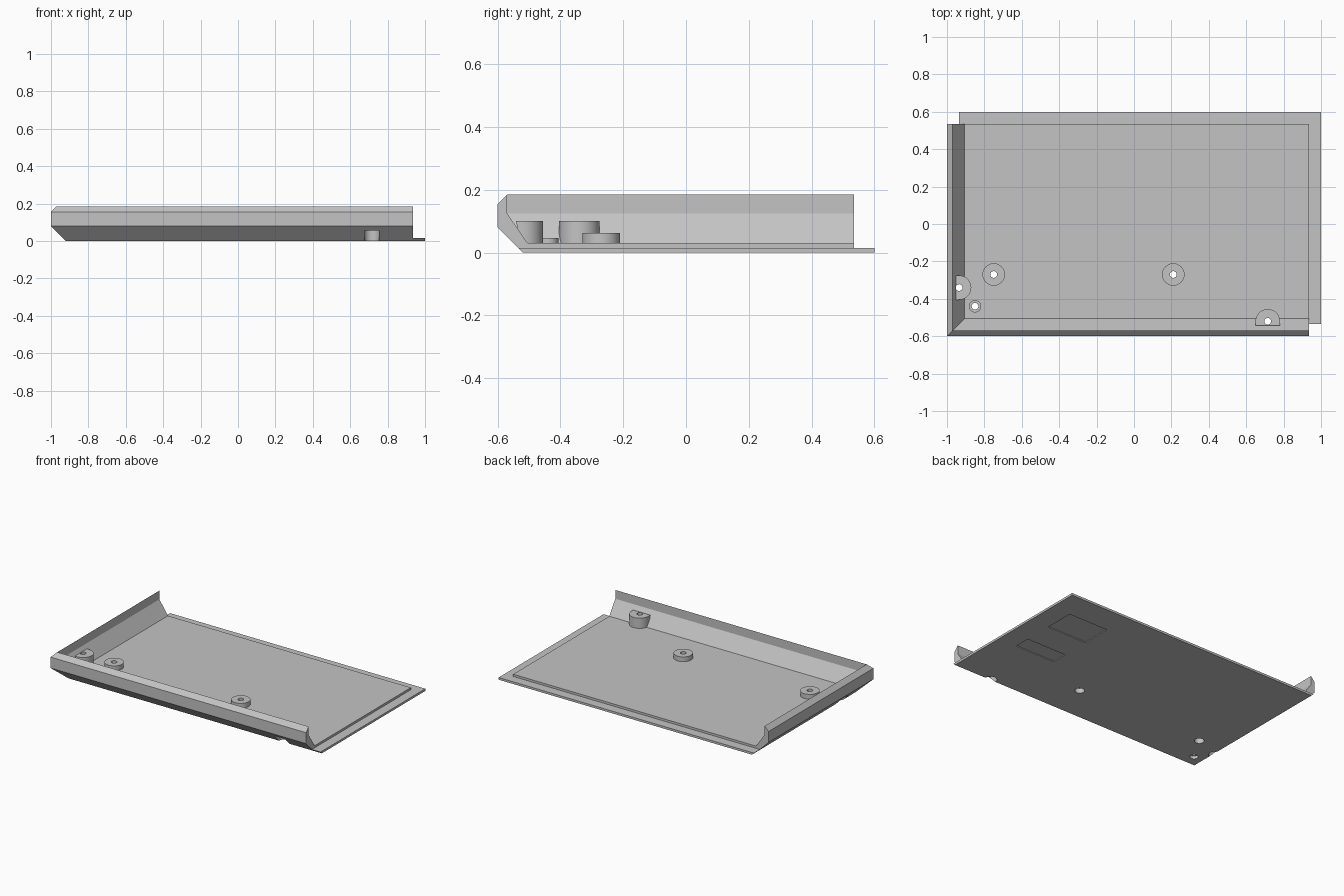
import bpy, bmesh, math

cube = bpy.data.objects.get("Cube")
if cube:
    bpy.data.objects.remove(cube, do_unlink=True)

grey = bpy.data.materials.new("light grey plastic")
grey.use_nodes = True
COLOR = (0.55, 0.55, 0.55, 1)
grey.diffuse_color = COLOR
grey.node_tree.nodes["Principled BSDF"].inputs["Base Color"].default_value = COLOR

FLOOR, LIP = 0.03, 0.015
RIGHT, BACK = 0.935, 0.535


def loft(name, sections):
    """Solid through matching closed loops of points, capped at both ends."""
    bm = bmesh.new()
    rings = [[bm.verts.new(p) for p in s] for s in sections]
    n = len(rings[0])
    for a, b in zip(rings, rings[1:]):
        for i in range(n):
            j = (i + 1) % n
            bm.faces.new((a[i], a[j], b[j], b[i]))
    bm.faces.new(rings[0])
    bm.faces.new(rings[-1])
    bmesh.ops.recalc_face_normals(bm, faces=bm.faces)
    mesh = bpy.data.meshes.new(name)
    bm.to_mesh(mesh)
    bm.free()
    mesh.materials.append(grey)
    ob = bpy.data.objects.new(name, mesh)
    bpy.context.collection.objects.link(ob)
    return ob


def prism(name, outline, z0, z1):
    return loft(name, [[(x, y, z) for x, y in outline] for z in (z0, z1)])


def rect(x0, x1, y0, y1):
    return [(x0, y0), (x1, y0), (x1, y1), (x0, y1)]


def circle(x, y, r, n=32):
    return [(x + r * math.cos(math.tau * i / n), y + r * math.sin(math.tau * i / n))
            for i in range(n)]


def d_shape(x, y, r, facing, tail, n=20):
    """Half circle bulging towards an angle, with straight sides behind it."""
    c, s = math.cos(facing), math.sin(facing)
    local = [(r * math.cos(a), r * math.sin(a))
             for a in (math.pi * (i / n - 0.5) for i in range(n + 1))]
    local += [(-tail, r), (-tail, -r)]
    return [(x + c * u - s * v, y + s * u + c * v) for u, v in local]


def cut(parts, outline, top):
    """Cut a vertical hole from below up to a height."""
    cutter = prism("cutter", outline, -0.05, top)
    for part in parts:
        mod = part.modifiers.new("cut", 'BOOLEAN')
        mod.object, mod.operation, mod.solver = cutter, 'DIFFERENCE', 'EXACT'
        bpy.context.view_layer.objects.active = part
        bpy.ops.object.modifier_apply(modifier=mod.name)
    bpy.data.objects.remove(cutter, do_unlink=True)


# Mitred wall along the front and one side: (inset, height) profile
profile = [(0.08, 0), (0, 0.08), (0, 0.155), (0.03, 0.185),
           (0.03, 0.125), (0.095, FLOOR), (0.095, 0)]
wall = loft("wall", [
    [(RIGHT, -0.6 + d, z) for d, z in profile],
    [(-1 + d, -0.6 + d, z) for d, z in profile],
    [(-1 + d, BACK, z) for d, z in profile]])

# Floor and the thin lips on the two open sides, their ends following the slope
floor = prism("floor", rect(-0.905, RIGHT, -0.505, BACK), 0, FLOOR)
back_lip = loft("back_lip", [[(x, y, z) for x, y in rect(-0.92 - z, 1, BACK, 0.6)]
                             for z in (0, LIP)])
side_lip = loft("side_lip", [[(x, y, z) for x, y in rect(RIGHT, 1, -0.52 - z, BACK)]
                             for z in (0, LIP)])
parts = [wall, floor, back_lip, side_lip]

# Round standoffs with a pocket below and a screw hole
for x, y, radius, height, pocket, depth in (
        (-0.75, -0.27, 0.06, 0.063, 0.03, 0.033),
        (0.21, -0.27, 0.06, 0.063, 0.03, 0.033),
        (-0.85, -0.44, 0.033, 0.047, 0.026, 0.02)):
    boss = prism("standoff", circle(x, y, radius), 0.025, height)
    cut([floor, boss], circle(x, y, pocket), depth)
    cut([floor, boss], circle(x, y, 0.018, 24), 0.3)
    parts.append(boss)

# Half-round bosses against the wall, their slots open to the outer slope
for x, y, facing in ((-0.935, -0.34, 0), (0.715, -0.52, math.pi / 2)):
    boss = loft("wall_boss", [
        [(px, py, z) for px, py in d_shape(x, y, 0.065, facing, tail)]
        for z, tail in ((0.028, 0.005), (0.1, 0.022))])
    cut([wall, floor, boss], d_shape(x, y, 0.04, facing, 0.1), 0.055)
    cut([wall, boss], circle(x, y, 0.018, 24), 0.3)
    parts.append(boss)

# Shallow label recesses on the underside
for y0, y1 in ((0.205, 0.41), (-0.1, 0.01)):
    cut([floor], rect(0.56, 0.86, y0, y1), 0.005)

bpy.ops.object.select_all(action='DESELECT')
for part in parts:
    part.select_set(True)
bpy.context.view_layer.objects.active = wall
bpy.ops.object.shade_smooth_by_angle(angle=math.radians(25))
